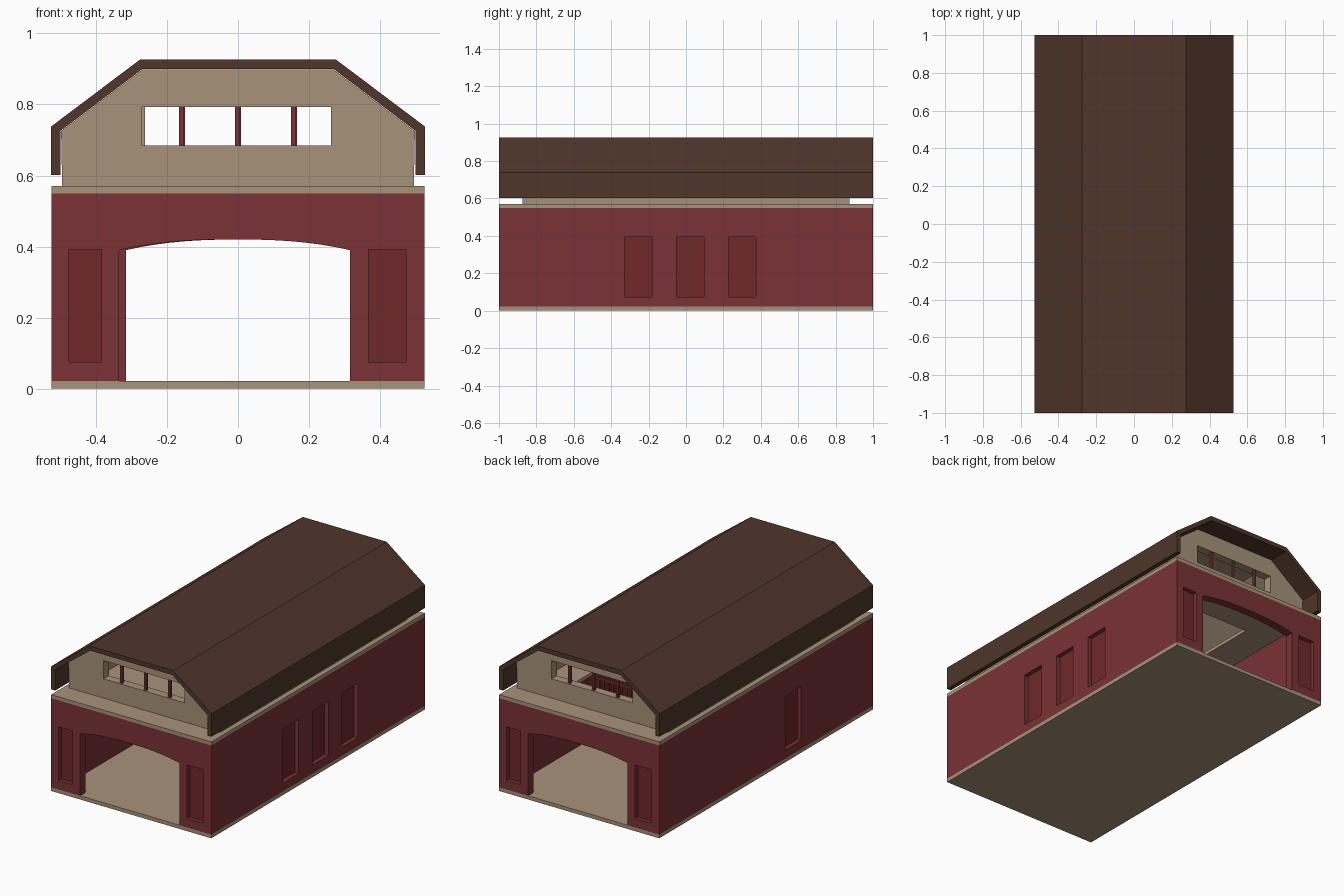
import bpy, bmesh
from math import pi
from mathutils import Matrix

if "Cube" in bpy.data.objects:
    bpy.data.objects.remove(bpy.data.objects["Cube"])


def material(name, rgb):
    m = bpy.data.materials.new(name)
    m.diffuse_color = (*rgb, 1)
    m.use_nodes = True
    m.node_tree.nodes["Principled BSDF"].inputs["Base Color"].default_value = m.diffuse_color
    return m


TAN = material("tan", (0.39, 0.29, 0.195))
RED = material("red", (0.195, 0.032, 0.037))
DARK_RED = material("dark_red", (0.16, 0.021, 0.023))
BROWN = material("brown", (0.08, 0.036, 0.024))

FRONT = Matrix.Rotation(pi / 2, 4, 'X')            # profile x,y -> world x,z
SIDE = Matrix.Rotation(pi / 2, 4, 'Z') @ FRONT     # profile x,y -> world y,z
HALF_TURN = Matrix.Rotation(pi, 4, 'Z')


def rect(x0, x1, y0, y1):
    return [(x0, y0), (x1, y0), (x1, y1), (x0, y1)]


def add_mesh(name, bm, mat):
    me = bpy.data.meshes.new(name)
    bm.to_mesh(me)
    bm.free()
    me.materials.append(mat)
    ob = bpy.data.objects.new(name, me)
    bpy.context.collection.objects.link(ob)
    return ob


def plate(name, loops, thick, matrix, mat):
    """Filled outline with holes, extruded to a flat plate."""
    cu = bpy.data.curves.new(name, 'CURVE')
    cu.dimensions, cu.fill_mode, cu.extrude = '2D', 'BOTH', thick / 2
    for loop in loops:
        sp = cu.splines.new('POLY')
        sp.points.add(len(loop) - 1)
        for p, (x, y) in zip(sp.points, loop):
            p.co = (x, y, 0, 1)
        sp.use_cyclic_u, sp.use_smooth = True, False
    tmp = bpy.data.objects.new(name + "_tmp", cu)
    bpy.context.collection.objects.link(tmp)
    dg = bpy.context.evaluated_depsgraph_get()
    me = bpy.data.meshes.new_from_object(tmp.evaluated_get(dg))
    bm = bmesh.new()
    bm.from_mesh(me)
    bpy.data.objects.remove(tmp)
    bpy.data.curves.remove(cu)
    bpy.data.meshes.remove(me)
    bmesh.ops.remove_doubles(bm, verts=bm.verts, dist=1e-5)
    bmesh.ops.transform(bm, matrix=matrix, verts=bm.verts)
    bmesh.ops.recalc_face_normals(bm, faces=bm.faces)
    for f in bm.faces:
        f.smooth = False
    return add_mesh(name, bm, mat)


def box(name, x, y, z, mat, turn=Matrix()):
    """Box from (min, max) ranges."""
    bm = bmesh.new()
    size = Matrix.Diagonal((x[1] - x[0], y[1] - y[0], z[1] - z[0], 1))
    mid = Matrix.Translation([(a + b) / 2 for a, b in (x, y, z)])
    bmesh.ops.create_cube(bm, size=1, matrix=turn @ mid @ size)
    return add_mesh(name, bm, mat)


def mirrored(half):
    """Complete a right-hand half profile on the left."""
    return half + [(-x, z) for x, z in reversed(half)]


T = 0.05            # wall thickness
Z0, Z1, Z2 = 0.022, 0.55, 0.571

# Ground slab and loft floor with its open well
box("ground_slab", (-.525, .525), (-1, 1), (0, Z0), TAN)
plate("loft_floor", [rect(-.525, .525, -1, 1), rect(-.28, .28, 0, .64)],
      Z2 - Z1, Matrix.Translation((0, 0, (Z1 + Z2) / 2)), TAN)

# Outlines shared by both ends
arch = []
for i in range(17):
    t = i / 8 - 1
    arch.append((-.01 + .325 * t, .39 + .03 * (1 - abs(t) ** 2.5)))
end_wall = ([(-.525, Z0), (-.335, Z0)] + arch
            + [(.315, Z0), (.525, Z0), (.525, Z1), (-.525, Z1)])
niches = [rect(-.476, -.384, .075, .392), rect(.367, .473, .075, .392)]
gable = mirrored([(.495, Z2), (.498, .725), (.268, .899)])
gable_window = rect(-.27, .262, .685, .793)

for label, turn in (("front", Matrix()), ("back", HALF_TURN)):
    # Arched end wall with two recessed panels
    at = lambda y: turn @ Matrix.Translation((0, y, 0)) @ FRONT
    plate(label + "_wall", [end_wall] + niches, T, at(-1 + T / 2), RED)
    for i, n in enumerate(niches):
        plate(f"{label}_panel_{i + 1}", [n], T / 2, at(-1 + T * .75), DARK_RED)
    # Gable with a long window and three posts
    plate(label + "_gable", [gable, gable_window], T, at(-.875 + T / 2), TAN)
    for i, x in enumerate((-.159, -.001, .156)):
        box(f"{label}_window_post_{i + 1}", (x - .007, x + .007),
            (-.868, -.852), (.685, .793), RED, turn)

# Long walls: three recessed panels on the right, one on the left
panels = [rect(y, y + .147, .072, .393) for y in (-.328, -.05, .226)]
for label, s, holes in (("right", 1, panels), ("left", -1, panels[:1])):
    at = lambda x: Matrix.Translation((s * x, 0, 0)) @ SIDE
    plate(label + "_wall", [rect(-1 + T, 1 - T, Z0, Z1)] + holes, T,
          at(.525 - T / 2), RED)
    for i, h in enumerate(holes):
        plate(f"{label}_panel_{i + 1}", [h], T / 2, at(.525 - T * .75), DARK_RED)

# Loft shell between the gables
loft_inner = [(.45, Z2), (.45, .705), (.25, .855)]
loft_outer = [(.495, Z2), (.498, .725), (.268, .899)]
plate("loft_shell", [mirrored(loft_outer) + mirrored(loft_inner)[::-1]],
      1.75 - 2 * T, FRONT, TAN)

# Roof shell overhanging both ends
roof_outer = [(.526, .602), (.526, .738), (.275, .927)]
roof_inner = [(.499, .602), (.499, .726), (.269, .9)]
plate("roof", [mirrored(roof_outer) + mirrored(roof_inner)[::-1]], 2, FRONT, BROWN)

# Low railing beside the floor well
box("railing_top", (-.28, .14), (.65, .665), (.64, .65), RED)
for i in range(15):
    x = -.28 + i * .03
    box(f"railing_bar_{i + 1}", (x - .005, x + .005), (.653, .662), (Z2, .64), RED)
